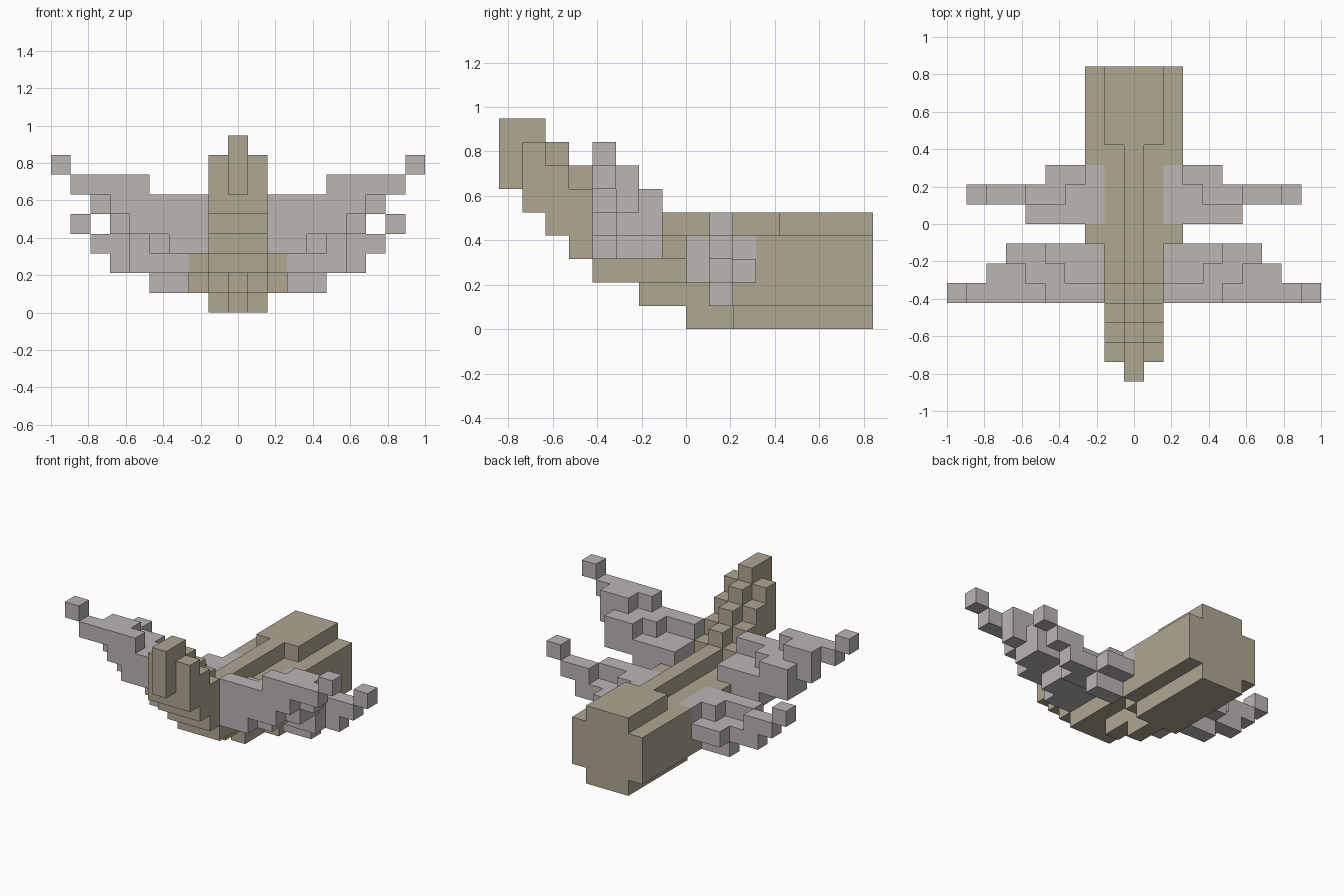
import bpy
import bmesh
import math
from mathutils import Vector

cube = bpy.data.objects.get("Cube")
if cube:
    bpy.data.objects.remove(cube, do_unlink=True)

CELL = 2 / 19  # edge length of one building block


def make_material(name, colour):
    material = bpy.data.materials.new(name)
    material.use_nodes = True
    material.diffuse_color = colour
    shader = next(n for n in material.node_tree.nodes if n.type == 'BSDF_PRINCIPLED')
    shader.inputs["Base Color"].default_value = colour
    shader.inputs["Roughness"].default_value = 0.9
    return material


def block(xs, ys, zs):
    """All grid cells in a box; every range leaves out its end."""
    return {(x, y, z) for x in range(*xs) for y in range(*ys) for z in range(*zs)}


def centred(half, ys, zs):
    return block((-half, half + 1), ys, zs)


def mirrored(cells):
    return cells | {(-x, y, z) for x, y, z in cells}


def build(name, cells, material):
    """Turn cells into one blocky mesh that keeps only its outer faces."""
    bm = bmesh.new()
    verts = {}
    for cell in sorted(cells):
        for axis in range(3):
            for sign in (-1, 1):
                neighbour = list(cell)
                neighbour[axis] += sign
                if tuple(neighbour) in cells:
                    continue
                u, v = (axis + 1) % 3, (axis + 2) % 3
                corners = []
                for du, dv in ((0, 0), (1, 0), (1, 1), (0, 1))[::sign]:
                    point = list(cell)
                    point[axis] += sign > 0
                    point[u] += du
                    point[v] += dv
                    key = tuple(point)
                    if key not in verts:
                        x, y, z = key
                        verts[key] = bm.verts.new(Vector((x - 0.5, y, z)) * CELL)
                    corners.append(verts[key])
                bm.faces.new(corners)
    bmesh.ops.dissolve_limit(bm, angle_limit=math.radians(1),
                             verts=bm.verts, edges=bm.edges)
    mesh = bpy.data.meshes.new(name)
    bm.to_mesh(mesh)
    bm.free()
    mesh.materials.append(material)
    obj = bpy.data.objects.new(name, mesh)
    bpy.context.collection.objects.link(obj)
    return obj


tan = make_material("tan", (0.43, 0.385, 0.29, 1))
grey = make_material("warm_grey", (0.49, 0.465, 0.455, 1))

# Front wings: rows of cells that climb outwards
front_wing = set()
front_rows = {
    -4: ((2, 4), (2, 6), (2, 7), (5, 9), (9, 10)),
    -3: ((2, 5), (2, 7), (4, 8), (6, 8)),
    -2: ((2, 5), (2, 7), (5, 7)),
}
for y, layers in front_rows.items():
    for level, xs in enumerate(layers):
        front_wing |= block(xs, (y, y + 1), (level + 3, level + 4))

# Rear wings: root patch, stepped rows and raised tip
rear_wing = block((2, 3), (0, 3), (3, 4))
rear_wing |= block((3, 6), (0, 1), (2, 4))
rear_wing |= block((3, 5), (2, 3), (2, 3))
for level, spans in enumerate((((3, 5),), ((3, 7),), ((3, 4), (6, 8)), ((8, 9),))):
    for xs in spans:
        rear_wing |= block(xs, (1, 2), (level + 1, level + 2))

# Body: layers get wider in the middle and their front ends step forward
body = set()
body_layers = (
    ((0, 0), (1, 2)),
    ((0, -2), (1, 1), (2, 2)),
    ((1, -4), (2, 0)),
    ((1, -5), (2, -1)),
    ((0, -6), (1, 4)),
)
for z, strips in enumerate(body_layers):
    for half, start in strips:
        body |= centred(half, (start, 8), (z, z + 1))

# Neck: diagonal stairs with a raised spine, ending in a narrow head
neck = centred(0, (-8, -7), (6, 9))
for step in range(4):
    ys = (step - 7, step - 6)
    neck |= centred(0, ys, (5 - step, 9 - step))
    neck |= centred(1, ys, (5 - step, 8 - step))

front_wing, rear_wing = mirrored(front_wing), mirrored(rear_wing)
build("body_and_neck", (body | neck) - front_wing - rear_wing, tan)
build("front_wings", front_wing, grey)
build("rear_wings", rear_wing, grey)
